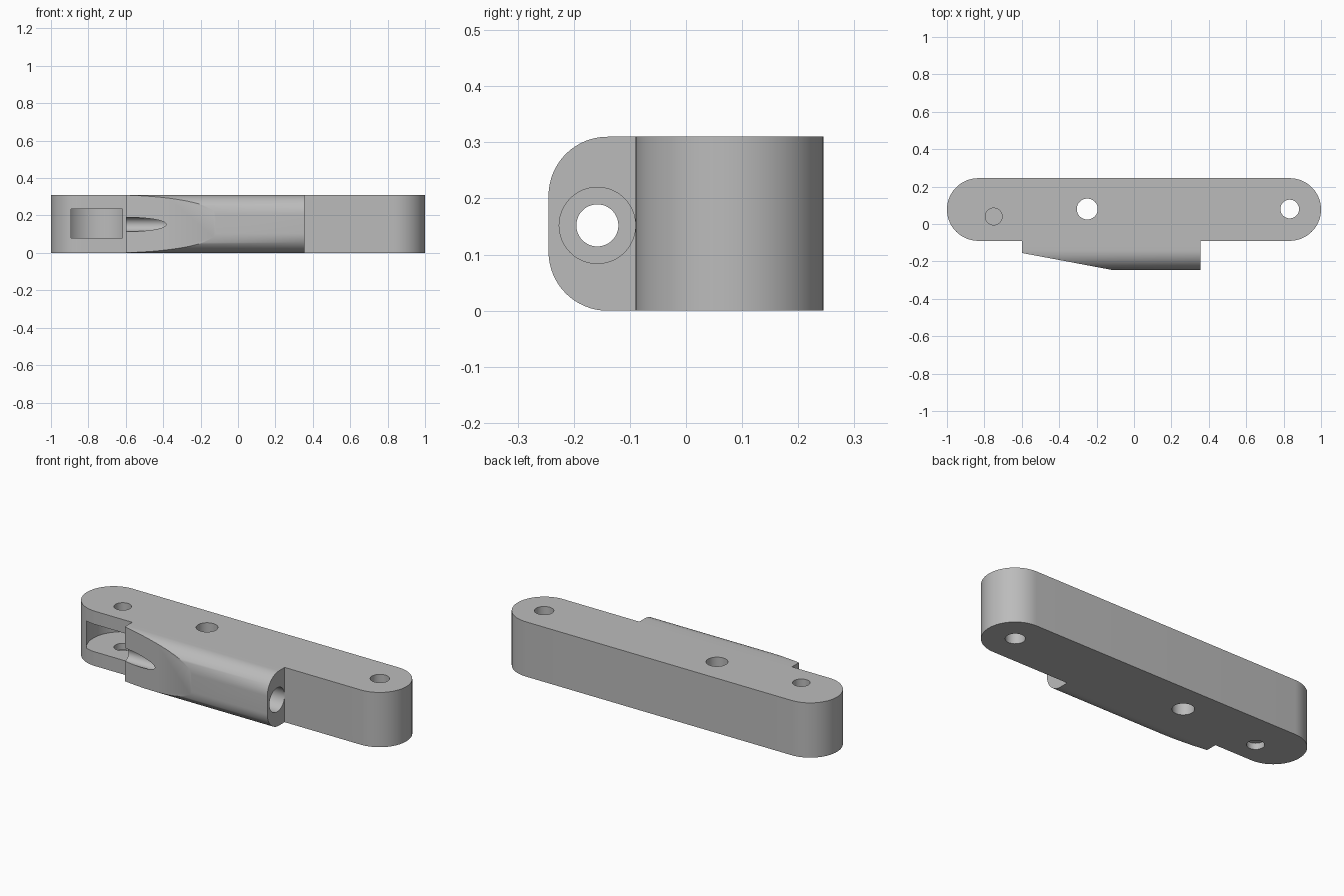
import bpy
import bmesh
from math import sin, cos, radians
from mathutils import Vector

old = bpy.data.objects.get("Cube")
if old:
    bpy.data.objects.remove(old)

HEIGHT = 0.31
END_R = 0.1675
MID_Y = 0.0775

grey = bpy.data.materials.new("plain grey")
grey.use_nodes = True
grey.diffuse_color = (0.5, 0.5, 0.5, 1)
grey.node_tree.nodes["Principled BSDF"].inputs["Base Color"].default_value = (0.5, 0.5, 0.5, 1)


def arc(cx, cy, r, start, end, steps):
    """Points along an arc, angles in degrees."""
    angles = [radians(start + (end - start) * i / steps) for i in range(steps + 1)]
    return [(cx + r * cos(a), cy + r * sin(a)) for a in angles]


def prism(name, outline, low, high, axis="Z"):
    """Extrude an outline along z (outline is x, y) or along x (outline is y, z)."""
    bm = bmesh.new()
    place = (lambda p: (p[0], p[1], low)) if axis == "Z" else (lambda p: (low, p[0], p[1]))
    step = Vector((0, 0, high - low)) if axis == "Z" else Vector((high - low, 0, 0))
    face = bm.faces.new([bm.verts.new(place(p)) for p in outline])
    # Keep the starting face so that the solid is closed
    side = bmesh.ops.extrude_face_region(bm, geom=[face], use_keep_orig=True)["geom"]
    bmesh.ops.translate(bm, vec=step, verts=[v for v in side if isinstance(v, bmesh.types.BMVert)])
    bmesh.ops.recalc_face_normals(bm, faces=bm.faces)
    mesh = bpy.data.meshes.new(name)
    bm.to_mesh(mesh)
    bm.free()
    mesh.materials.append(grey)
    obj = bpy.data.objects.new(name, mesh)
    bpy.context.collection.objects.link(obj)
    return obj


def drill(name, a, b, r, low, high, axis="Z"):
    return prism(name, arc(a, b, r, 0, 360, 48)[:-1], low, high, axis)


def combine(target, tool, operation="DIFFERENCE"):
    """Apply one boolean and discard the tool."""
    tool.hide_render = True
    mod = target.modifiers.new(tool.name, "BOOLEAN")
    mod.operation = operation
    mod.solver = "EXACT"
    mod.object = tool
    bpy.context.view_layer.update()
    result = bpy.data.meshes.new_from_object(
        target.evaluated_get(bpy.context.evaluated_depsgraph_get()))
    target.modifiers.clear()
    target.data = result
    bpy.data.objects.remove(tool)
    bpy.context.view_layer.update()


# Long bar with round ends
x_end = 1 - END_R
bar = prism("arm_body", arc(x_end, MID_Y, END_R, -90, 90, 32)
            + arc(-x_end, MID_Y, END_R, 90, 270, 32), 0, HEIGHT)

# Front housing with rounded front edges
R = 0.105
front_y = -0.245
housing = prism("front_housing",
                [(0, 0), (0, HEIGHT)]
                + arc(front_y + R, HEIGHT - R, R, 90, 180, 16)
                + arc(front_y + R, R, R, 180, 270, 16),
                -0.6, 0.355, "X")

# Slanted cut on the front of the housing
combine(housing, prism("taper_cutter",
        [(-0.7, -0.136), (-0.12, front_y), (-0.12, -0.4), (-0.7, -0.4)], -0.1, 0.5))
combine(bar, housing, "UNION")

# Lengthwise bore with a wide counterbore
combine(bar, drill("bore_cutter", -0.158, 0.152, 0.0375, -0.65, 0.4, "X"))
combine(bar, drill("counterbore_cutter", -0.158, 0.152, 0.068, -0.05, 0.4, "X"))

# Round pocket opening through the front near the right end
combine(bar, drill("pocket_cutter", -0.75, 0.04, 0.186, 0.08, 0.235))

# Upright through holes, and the pivot holes above and below the pocket
combine(bar, drill("end_hole_cutter", x_end, 0.08, 0.05, -0.1, 0.5))
combine(bar, drill("middle_hole_cutter", -0.25, 0.08, 0.056, -0.1, 0.5))
combine(bar, drill("upper_pivot_cutter", -0.75, 0.04, 0.045, 0.045, 0.5))
combine(bar, drill("lower_pivot_cutter", -0.75, 0.04, 0.045, -0.1, 0.035))

# Smooth the rounded walls and keep the corners sharp
bpy.ops.object.select_all(action="DESELECT")
bar.select_set(True)
bpy.context.view_layer.objects.active = bar
bpy.ops.object.shade_smooth_by_angle(angle=radians(30))
